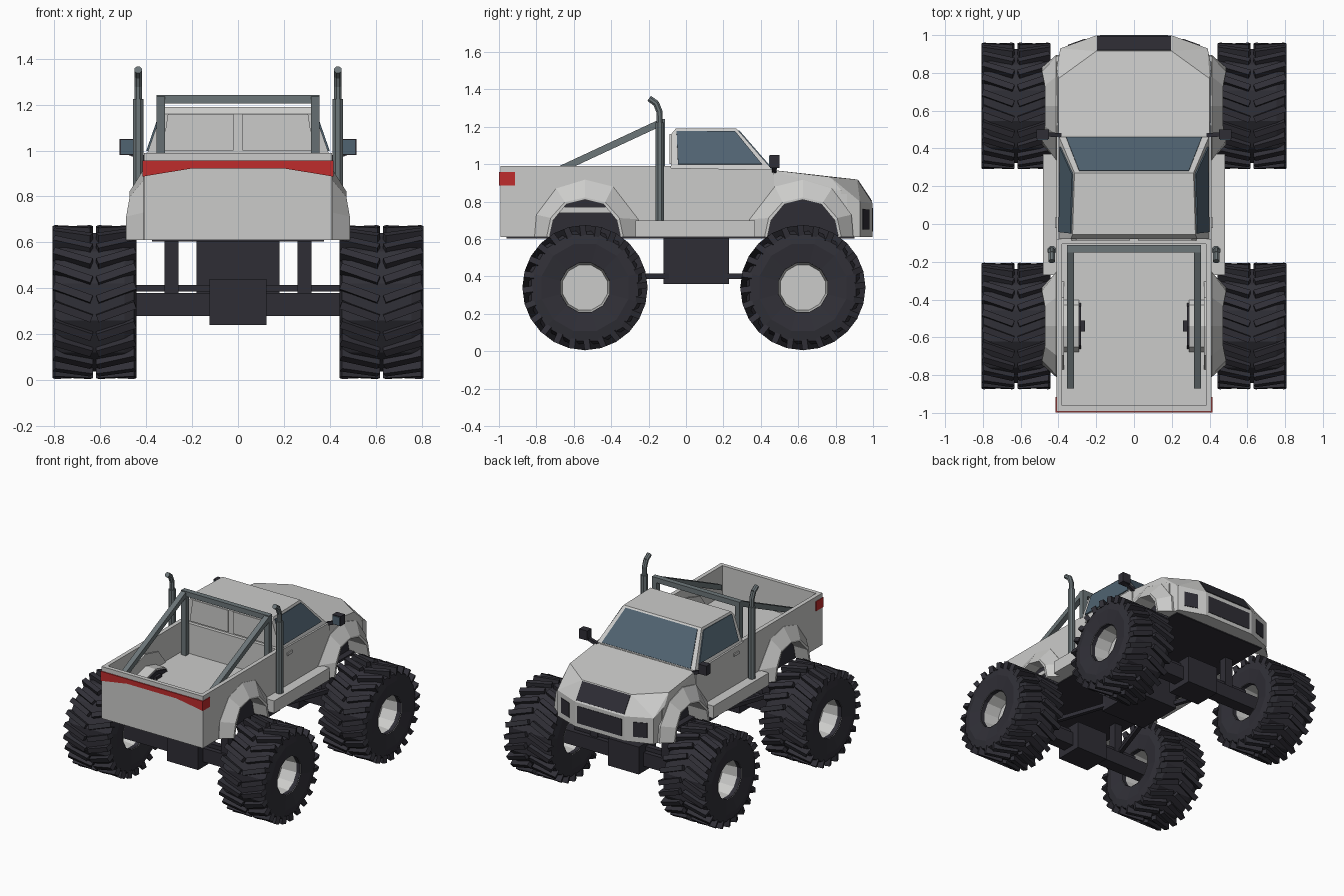
import bpy, bmesh, math
from mathutils import Vector, Matrix

cube = bpy.data.objects.get("Cube")
if cube:
    bpy.data.objects.remove(cube, do_unlink=True)


def material(name, *rgb):
    m = bpy.data.materials.new(name)
    m.use_nodes = True
    m.diffuse_color = (*rgb, 1)
    m.node_tree.nodes["Principled BSDF"].inputs["Base Color"].default_value = (*rgb, 1)
    return m


PAINT = material("light grey paint", .60, .60, .59)
RUBBER = material("dark rubber", .030, .029, .038)
FRAME = material("dark chassis", .028, .027, .036)
STEEL = material("grey steel", .15, .18, .19)
GLASS = material("blue glass", .08, .125, .165)
RED = material("red lamp", .52, .025, .025)


def finish(name, bm, mat):
    bmesh.ops.recalc_face_normals(bm, faces=bm.faces)
    me = bpy.data.meshes.new(name)
    bm.to_mesh(me)
    bm.free()
    me.materials.append(mat)
    ob = bpy.data.objects.new(name, me)
    bpy.context.collection.objects.link(ob)
    return ob


def box(name, x, y, z, mat):
    """Box from three (low, high) ranges."""
    return prism(name, [(y[0], z[0]), (y[1], z[0]), (y[1], z[1]), (y[0], z[1])], x[0], x[1], mat)


def prism(name, profile, x0, x1, mat):
    """Side profile of (y, z) points extruded across x."""
    bm = bmesh.new()
    face = bm.faces.new([bm.verts.new((x0, y, z)) for y, z in profile])
    new = bmesh.ops.extrude_face_region(bm, geom=[face])["geom"]
    verts = [v for v in new if isinstance(v, bmesh.types.BMVert)]
    bmesh.ops.translate(bm, verts=verts, vec=(x1 - x0, 0, 0))
    return finish(name, bm, mat)


def hull(name, half, mat):
    """Convex shell of points mirrored across x."""
    bm = bmesh.new()
    for x, y, z in half:
        for s in (-1, 1):
            bm.verts.new((s * x, y, z))
    bmesh.ops.convex_hull(bm, input=bm.verts)
    bmesh.ops.dissolve_limit(bm, angle_limit=.02, verts=bm.verts, edges=bm.edges)
    return finish(name, bm, mat)


def plate(name, pts, mat, out, t=.007):
    """Thin plate on a polygon, raised towards the out direction."""
    pts = [Vector(p) for p in pts]
    n = (pts[1] - pts[0]).cross(pts[2] - pts[0]).normalized()
    if n.dot(Vector(out)) < 0:
        n = -n
    bm = bmesh.new()
    rings = [[bm.verts.new(p + n * h) for p in pts] for h in (-.002, t)]
    for r in rings:
        bm.faces.new(r)
    for i in range(len(pts)):
        j = (i + 1) % len(pts)
        bm.faces.new((rings[0][i], rings[0][j], rings[1][j], rings[1][i]))
    return finish(name, bm, mat)


def inset(quad, u0, u1, v0, v1):
    """Smaller quad inside a four-cornered face."""
    a, b, c, d = (Vector(p) for p in quad)
    return [a.lerp(b, u).lerp(d.lerp(c, u), v)
            for u, v in ((u0, v0), (u1, v0), (u1, v1), (u0, v1))]


def pipe(name, pts, r, mat, sides=8):
    """Straight-segment tube through a list of points."""
    bm = bmesh.new()
    for a, b in zip(pts, pts[1:]):
        a, b = Vector(a), Vector(b)
        d = b - a
        m = Matrix.Translation((a + b) / 2) @ d.to_track_quat('Z', 'Y').to_matrix().to_4x4()
        m = m @ Matrix.Rotation(math.pi / sides, 4, 'Z')
        bmesh.ops.create_cone(bm, cap_ends=True, segments=sides, radius1=r, radius2=r,
                              depth=d.length + r * .3, matrix=m)
    return finish(name, bm, mat)


def lathe(name, profile, centre, mat, closed):
    """Revolve (radius, x) points around a sideways axle in twelve steps."""
    bm = bmesh.new()
    rings = []
    for k in range(12):
        a = math.tau * (k + .5) / 12
        rings.append([bm.verts.new(Vector(centre) + Vector((x, r * math.cos(a), r * math.sin(a))))
                      for r, x in profile])
    n = len(profile)
    for k in range(12):
        p, q = rings[k], rings[(k + 1) % 12]
        for i in range(n if closed else n - 1):
            j = (i + 1) % n
            bm.faces.new((p[i], p[j], q[j], q[i]))
    bmesh.ops.remove_doubles(bm, verts=bm.verts, dist=.0005)
    return finish(name, bm, mat)


REAR, FRONT, AXLE = -.54, .625, .34
# wheel arch opening and flare outline, as (offset, height) from the axle
INNER = [(-.19, .61), (-.17, .70), (-.10, .785), (0, .81), (.10, .785), (.17, .70), (.19, .61)]
OUTER = [(-.27, .61), (-.26, .73), (-.155, .87), (0, .917), (.15, .88), (.285, .705), (.285, .61)]


def arch(y, grow=1):
    return [(y + o * grow, .61 + (z - .61) * grow) for o, z in INNER]


# main body: solid cab and engine bay, open bed with side walls
prism("cab_lower_body", [(-.08, .61)] + arch(FRONT) +
      [(.86, .61), (.86, .84), (.47, .86), (.47, .97), (-.08, .98)], -.41, .41, PAINT)
for s in (-1, 1):
    prism("bed_side", [(-.99, .61)] + arch(REAR) + [(-.08, .61), (-.08, .99), (-.99, .99)],
          s * .38, s * .41, PAINT)
    prism("bed_wheel_hump", arch(REAR, 1.1), s * .29, s * .37, PAINT)
    prism("rear_wheel_well", arch(REAR, 1.04), s * .28, s * .375, FRAME)
    box("rocker_panel", (s * .36, s * .482), (-.27, .37), (.61, .70), PAINT)
box("bed_floor", (-.385, .385), (-.98, -.07), (.74, .77), PAINT)
box("tailgate", (-.41, .41), (-.992, -.962), (.61, .99), PAINT)
box("bed_headboard", (-.39, .39), (-.105, -.07), (.74, .99), PAINT)
prism("front_wheel_well", arch(FRONT, 1.03), -.33, .33, FRAME)
box("underbody", (-.375, .375), (-.96, .90), (.603, .62), FRAME)
box("bed_underframe", (-.29, .29), (-.93, -.08), (.61, .745), FRAME)

# hood and nose
hull("hood", [(.41, .45, .84), (.40, .45, .97), (.40, .77, .932), (.20, .915, .918),
              (.39, .93, .80), (.20, .998, .79), (.41, .83, .80), (.41, .83, .86)], PAINT)
hull("nose", [(.20, .998, .61), (.20, .998, .79), (.39, .93, .61), (.39, .93, .80),
              (.41, .83, .61), (.41, .83, .84)], PAINT)
plate("upper_grille", [(-.195, .918, .912), (.195, .918, .912), (.195, .992, .80),
                       (-.195, .992, .80)], FRAME, (0, 1, 1), .004)
plate("lower_grille", [(-.18, .998, .64), (.18, .998, .64), (.18, .998, .765),
                       (-.18, .998, .765)], FRAME, (0, 1, 0), .003)
for s in (-1, 1):
    corner = [(s * .20, .998, .61), (s * .39, .93, .61), (s * .39, .93, .80), (s * .20, .998, .79)]
    plate("headlight", inset(corner, .3, .78, .22, .8), FRAME, (s, 1, 0), .004)

# cab roof and glass
hull("cab_roof", [(.405, -.08, .96), (.40, .47, .96), (.335, -.08, 1.16), (.325, -.055, 1.19),
                  (.315, .27, 1.19)], PAINT)
screen = [(-.40, .47, .96), (.40, .47, .96), (.315, .27, 1.19), (-.315, .27, 1.19)]
plate("windshield", inset(screen, .045, .955, .06, .95), GLASS, (0, 1, 1), .005)
for s in (-1, 1):
    side = [(s * .405, -.08, .96), (s * .40, .47, .96), (s * .315, .27, 1.19), (s * .325, -.075, 1.19)]
    plate("side_window", inset(side, .07, .94, .16, .93), GLASS, (s, 0, .3), .008)
    back = [(s * .02, -.08, 1.0), (s * .33, -.08, 1.0), (s * .305, -.08, 1.16), (s * .02, -.08, 1.16)]
    plate("rear_window_panel", back, PAINT, (0, -1, 0), .008)
    box("door_handle", (s * .405, s * .418), (-.02, .035), (.918, .938), PAINT)
    # door mirror on a short arm
    box("mirror", (s * .45, s * .515), (.45, .50), (.98, 1.05), FRAME)
    pipe("mirror_arm", [(s * .39, .47, .96), (s * .47, .475, .99)], .016, FRAME, 4)
    box("mirror_glass", (s * .455, s * .51), (.444, .452), (.985, 1.045), GLASS)

# tail lamp band that wraps the rear corners
band = [(-.414, .887), (-.2, .922), (.2, .922), (.414, .887), (.414, .957), (-.414, .957)]
plate("tail_lamp_band", [(x, -.992, z) for x, z in reversed(band)], RED, (0, -1, 0))
for s in (-1, 1):
    box("tail_lamp_side", (s * .405, s * .415), (-.997, -.915), (.887, .957), RED)


# faceted arch flares
def flare(y, s, flip):
    bm = bmesh.new()
    rows = []
    for (a, za), (b, zb) in zip(OUTER, INNER):
        lip = .487 if zb < .75 else .472
        rows.append([bm.verts.new((s * x, y + flip * o, z)) for x, o, z in
                     ((.37, a, za), (.412, a, za), (lip, b * 1.08, zb + (.012 if zb > .65 else 0)),
                      (lip, b, zb), (.37, b, zb))])
    for p, q in zip(rows, rows[1:]):
        for i in range(5):
            j = (i + 1) % 5
            bm.faces.new((p[i], p[j], q[j], q[i]))
    bm.faces.new(rows[0])
    bm.faces.new(rows[-1])
    finish("arch_flare", bm, PAINT)


# chunky tyre tread: slanted blocks in two mirrored rows
def treads(c):
    bm = bmesh.new()
    for k in range(24):
        turn = Matrix.Rotation(math.tau * (k + .5) / 24, 4, 'X')
        for h in (-1, 1):
            m = (Matrix.Translation(c) @ turn @ Matrix.Translation((h * .095, 0, .305))
                 @ Matrix.Rotation(h * math.radians(20), 4, 'Z')
                 @ Matrix.Diagonal((.175, .034, .054, 1)))
            bmesh.ops.create_cube(bm, size=1, matrix=m)
    finish("tyre_tread", bm, RUBBER)


TYRE = [(.135, -.165), (.24, -.182), (.295, -.172), (.312, -.13), (.312, .13),
        (.295, .172), (.24, .182), (.135, .165)]
RIM = [(0, -.02), (.125, -.02), (.138, -.168), (.138, .168), (.125, .02), (0, .02)]
for y, flip in ((REAR, 1), (FRONT, -1)):
    for s in (-1, 1):
        hub = (s * .625, y, AXLE)
        flare(y, s, flip)
        lathe("tyre", TYRE, hub, RUBBER, True)
        lathe("wheel_rim", RIM, hub, PAINT, False)
        treads(hub)
        # suspension
        box("suspension_strut", (s * .26, s * .32), (y - .03, y + .03), (.34, .79), FRAME)
        pipe("trailing_link", [(s * .16, .055 - flip * .13, .40), (s * .32, y, .40)], .02, FRAME, 4)
    box("axle_tube", (-.60, .60), (y - .045, y + .045), (.28, .38), FRAME)
    box("differential", (-.125, .125), (y - .10, y + .10), (.24, .44), FRAME)
    box("axle_brace", (-.45, .45), (y - .02, y + .02), (.385, .415), FRAME)
box("gearbox", (-.18, .18), (-.12, .23), (.36, .61), FRAME)

# roll bar in the bed and exhaust stacks behind the cab
box("roll_bar_top", (-.355, .355), (-.15, -.112), (1.205, 1.242), STEEL)
for s in (-1, 1):
    box("roll_bar_post", (s * .317, s * .355), (-.15, -.112), (.76, 1.21), STEEL)
    prism("roll_bar_brace", [(-.14, 1.24), (-.87, .90), (-.87, .86), (-.14, 1.20)],
          s * .317, s * .355, STEEL)
    pipe("exhaust_stack", [(s * .435, -.14, .69), (s * .435, -.14, 1.22)], .025, STEEL)
    pipe("exhaust_tip", [(s * .435, -.14, 1.2), (s * .435, -.142, 1.28), (s * .435, -.16, 1.325),
                         (s * .435, -.195, 1.35)], .018, STEEL)
